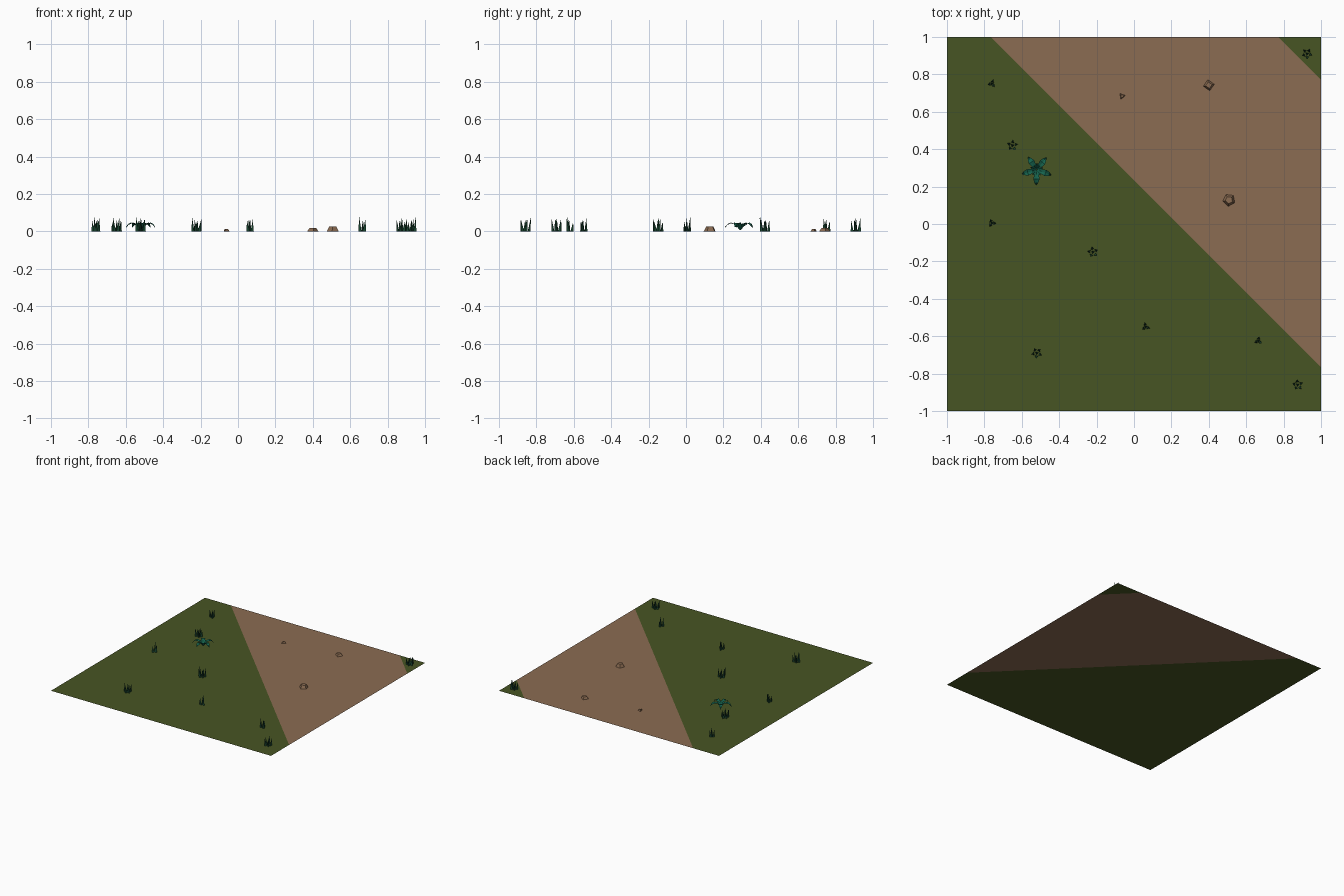
import bpy, bmesh, math, random
from mathutils import Vector

if "Cube" in bpy.data.objects:
    bpy.data.objects.remove(bpy.data.objects["Cube"])

random.seed(4)


def material(name, rgb):
    m = bpy.data.materials.new(name)
    m.diffuse_color = (*rgb, 1)
    m.use_nodes = True
    m.node_tree.nodes["Principled BSDF"].inputs["Base Color"].default_value = m.diffuse_color
    return m


GRASS = material("grass green", (0.064, 0.091, 0.017))
DIRT = material("dirt brown", (0.258, 0.150, 0.084))
BLADE = material("dark blade green", (0.010, 0.060, 0.030))
LEAF = material("teal leaf green", (0.008, 0.125, 0.075))


def finish(bm, name, mats, loc=(0, 0, 0)):
    me = bpy.data.meshes.new(name)
    bm.to_mesh(me)
    bm.free()
    for m in mats:
        me.materials.append(m)
    ob = bpy.data.objects.new(name, me)
    ob.location = loc
    bpy.context.collection.objects.link(ob)
    return ob


# Flat ground: a square cut by the two edges of the diagonal path
bm = bmesh.new()
bmesh.ops.create_grid(bm, x_segments=1, y_segments=1, size=1)
LOW, HIGH = 0.235, 1.77   # x + y along each path edge
for s in (LOW, HIGH):
    bmesh.ops.bisect_plane(bm, geom=bm.verts[:] + bm.edges[:] + bm.faces[:],
                           plane_co=(s / 2, s / 2, 0), plane_no=(1, 1, 0))
for f in bm.faces:
    c = f.calc_center_median()
    f.material_index = int(LOW < c.x + c.y < HIGH)
finish(bm, "ground", [GRASS, DIRT])


# Grass tufts: slim three-sided spikes leaning outwards
def spike(bm, base, tip, r, turn):
    ring = [bm.verts.new((base.x + r * math.cos(turn + k * math.tau / 3),
                          base.y + r * math.sin(turn + k * math.tau / 3), 0)) for k in range(3)]
    top = bm.verts.new(tip)
    for k in range(3):
        bm.faces.new((ring[k], ring[(k + 1) % 3], top))


def tuft(x, y, blades, spread):
    bm = bmesh.new()
    spike(bm, Vector((0, 0, 0)), (0.003, 0, 0.062), 0.010, 0.3)
    start = random.uniform(0, math.tau)
    for k in range(blades):
        a = start + k * math.tau / blades
        d = Vector((math.cos(a), math.sin(a), 0))
        tip = d * spread * random.uniform(0.8, 1.05)
        tip.z = random.uniform(0.05, 0.078)
        spike(bm, d * spread * 0.65, tip, 0.010, a)
    finish(bm, "grass_tuft", [BLADE], (x, y, 0))


for x, y in [(-0.65, 0.42), (-0.22, -0.15), (-0.52, -0.69), (0.875, -0.86), (0.925, 0.91)]:
    tuft(x, y, 5, 0.030)
for x, y in [(-0.76, 0.75), (-0.76, 0.005), (0.062, -0.55), (0.665, -0.625)]:
    tuft(x, y, 3, 0.021)


# Broad-leaved plant: arching folded leaves, with short ones inside
def leaf(bm, a, stations):
    d = Vector((math.cos(a), math.sin(a), 0))
    side = Vector((-d.y, d.x, 0))
    rows = []
    for r, w, z in stations:
        mid = d * r + Vector((0, 0, z))
        rows.append([bm.verts.new(mid + side * w * k + Vector((0, 0, 0.004 * abs(k)))) for k in (-1, 0, 1)])
    for p, q in zip(rows, rows[1:]):
        for k in (0, 1):
            bm.faces.new((p[k], q[k], q[k + 1], p[k + 1]))


bm = bmesh.new()
for k in range(5):
    a = math.radians(-20 + 72 * k)
    leaf(bm, a, [(0.004, 0.004, 0.008), (0.026, 0.012, 0.036),
                 (0.050, 0.017, 0.043), (0.068, 0.011, 0.035), (0.082, 0.001, 0.019)])
    leaf(bm, a + math.radians(36), [(0.003, 0.003, 0.006), (0.018, 0.010, 0.026), (0.036, 0.001, 0.038)])
finish(bm, "leafy_plant", [LEAF], (-0.52, 0.29, 0))


# Stones: low tapered prisms lying on the path
for x, y, sides, r, h, turn in [(0.508, 0.128, 5, 0.034, 0.025, 100),
                                (0.40, 0.742, 4, 0.030, 0.018, 10),
                                (-0.064, 0.684, 3, 0.019, 0.012, 40)]:
    bm = bmesh.new()
    bmesh.ops.create_cone(bm, cap_ends=True, segments=sides, radius1=r, radius2=r * 0.6, depth=h)
    ob = finish(bm, "stone", [DIRT], (x, y, h / 2))
    ob.rotation_euler.z = math.radians(turn)
